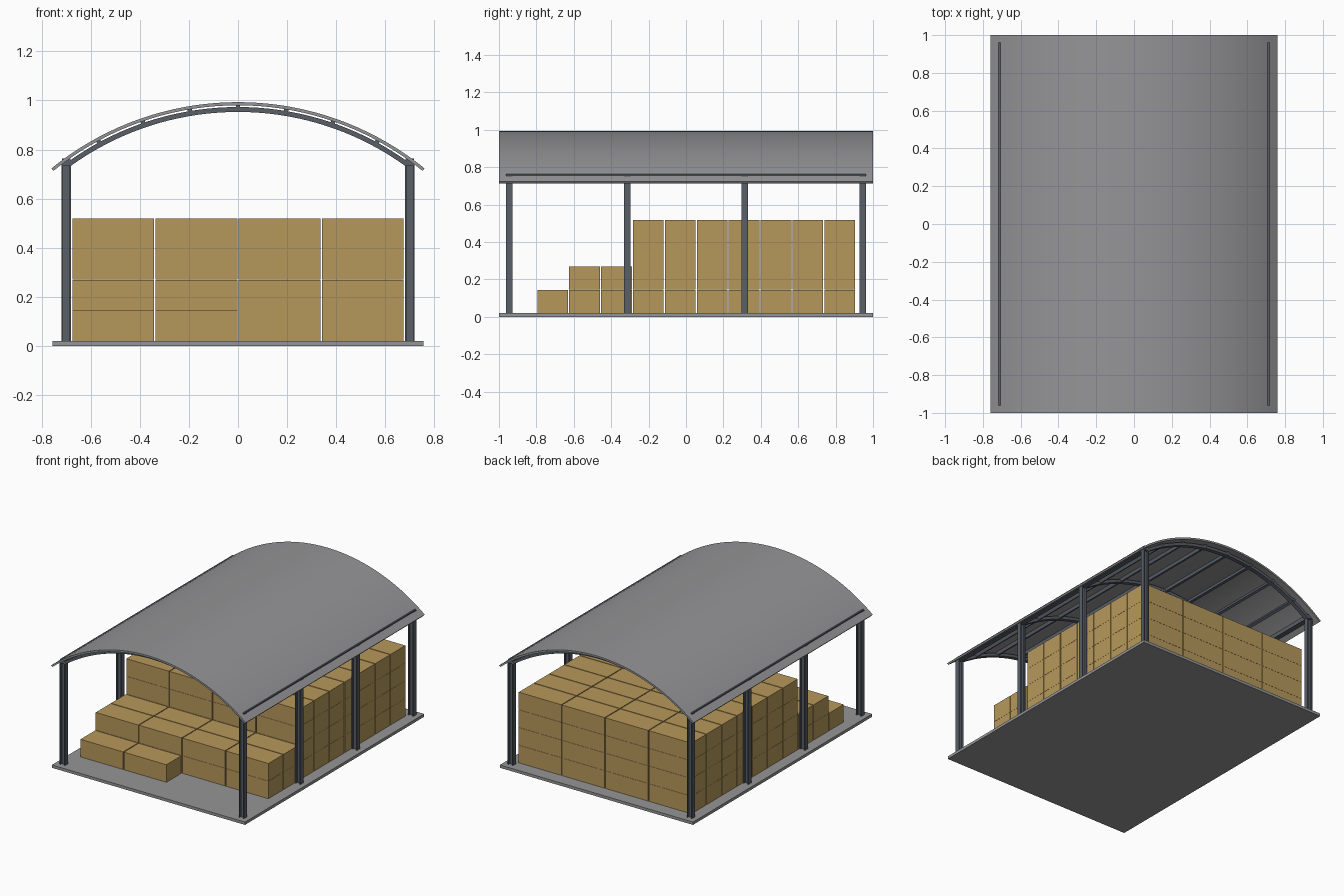
import bpy, bmesh, math

cube = bpy.data.objects.get("Cube")
if cube:
    bpy.data.objects.remove(cube, do_unlink=True)


def material(name, colour):
    m = bpy.data.materials.new(name)
    m.use_nodes = True
    m.diffuse_color = (*colour, 1)
    bsdf = next(n for n in m.node_tree.nodes if n.type == 'BSDF_PRINCIPLED')
    bsdf.inputs["Base Color"].default_value = (*colour, 1)
    return m


grey = material("pale_grey_metal", (0.30, 0.30, 0.31))
steel = material("dark_steel", (0.10, 0.115, 0.14))
straw = material("straw", (0.47, 0.315, 0.105))

ARC_R, ARC_Z = 1.205, -0.212   # roof curve radius and centre height


def finish(name, bm, mat, smooth=False):
    bmesh.ops.recalc_face_normals(bm, faces=bm.faces)
    me = bpy.data.meshes.new(name)
    bm.to_mesh(me)
    bm.free()
    me.materials.append(mat)
    ob = bpy.data.objects.new(name, me)
    bpy.context.scene.collection.objects.link(ob)
    if smooth:
        bpy.ops.object.select_all(action='DESELECT')
        ob.select_set(True)
        bpy.context.view_layer.objects.active = ob
        bpy.ops.object.shade_smooth_by_angle(angle=math.radians(30))
    return ob


def add_box(bm, lo, hi):
    verts = bmesh.ops.create_cube(bm, size=1)["verts"]
    for v in verts:
        for i in range(3):
            v.co[i] = lo[i] if v.co[i] < 0 else hi[i]
    return verts


def box(name, lo, hi, mat):
    bm = bmesh.new()
    add_box(bm, lo, hi)
    return finish(name, bm, mat)


def arch(name, r_in, r_out, half, y0, y1, mat, steps=36):
    """Curved strip centred on the roof axis, extruded from y0 to y1."""
    bm = bmesh.new()
    rings = []
    for i in range(steps + 1):
        a = half * (2 * i / steps - 1)
        rings.append([bm.verts.new((r * math.sin(a), y, ARC_Z + r * math.cos(a)))
                      for r, y in ((r_in, y0), (r_out, y0), (r_out, y1), (r_in, y1))])
    for a, b in zip(rings, rings[1:]):
        for k in range(4):
            n = (k + 1) % 4
            bm.faces.new((a[k], a[n], b[n], b[k]))
    bm.faces.new(rings[0])
    bm.faces.new(rings[-1])
    return finish(name, bm, mat, True)


# Floor slab and curved roof sheet
box("floor_slab", (-0.755, -1, 0), (0.755, 1, 0.02), grey)
arch("roof_sheet", ARC_R - 0.013, ARC_R, math.asin(0.76 / ARC_R), -1, 1, grey)

# Steel frames: a pair of flanged posts and one arch at each bay
for n, y in enumerate((-0.945, -0.315, 0.315, 0.945), 1):
    for side, sx in (("right", -1), ("left", 1)):
        x = sx * 0.70
        bm = bmesh.new()
        for f in (-0.017, 0.017):
            add_box(bm, (x + f - 0.003, y - 0.017, 0.02), (x + f + 0.003, y + 0.017, 0.755))
        add_box(bm, (x - 0.014, y - 0.003, 0.02), (x + 0.014, y + 0.003, 0.755))
        finish(f"{side}_post_{n}", bm, steel)
    arch(f"roof_arch_{n}", 1.165, 1.185, math.asin(0.69 / 1.175),
         y - 0.015, y + 0.015, steel)

# Eave beams along the post tops
for side, sx in (("right", -1), ("left", 1)):
    x = sx * 0.70
    box(f"{side}_eave_beam", (x - 0.018, -0.962, 0.735), (x + 0.018, 0.962, 0.763), steel)

# Purlins under the roof sheet
for n in range(7):
    a = math.radians(-28.5 + n * 9.5)
    ob = box(f"purlin_{n + 1}", (-0.009, -0.962, -0.011), (0.009, 0.962, 0.011), steel)
    ob.location = (1.181 * math.sin(a), 0, ARC_Z + 1.181 * math.cos(a))
    ob.rotation_euler = (0, a, 0)

# Straw bales: rows step up from front to back
WIDTH, DEPTH, HEIGHT, GAP = 0.339, 0.1705, 0.125, 0.003
for row, layers in enumerate([1, 2, 2] + [4] * 7):
    bm = bmesh.new()
    y = -0.798 + row * DEPTH
    for col in range(2 if row == 0 else 4):
        x = (col - 2) * WIDTH
        for layer in range(layers):
            z = 0.02 + layer * HEIGHT
            add_box(bm, (x + GAP, y + GAP, z),
                    (x + WIDTH - GAP, y + DEPTH - GAP, z + HEIGHT - 0.001))
    finish(f"bale_row_{row + 1}", bm, straw)
